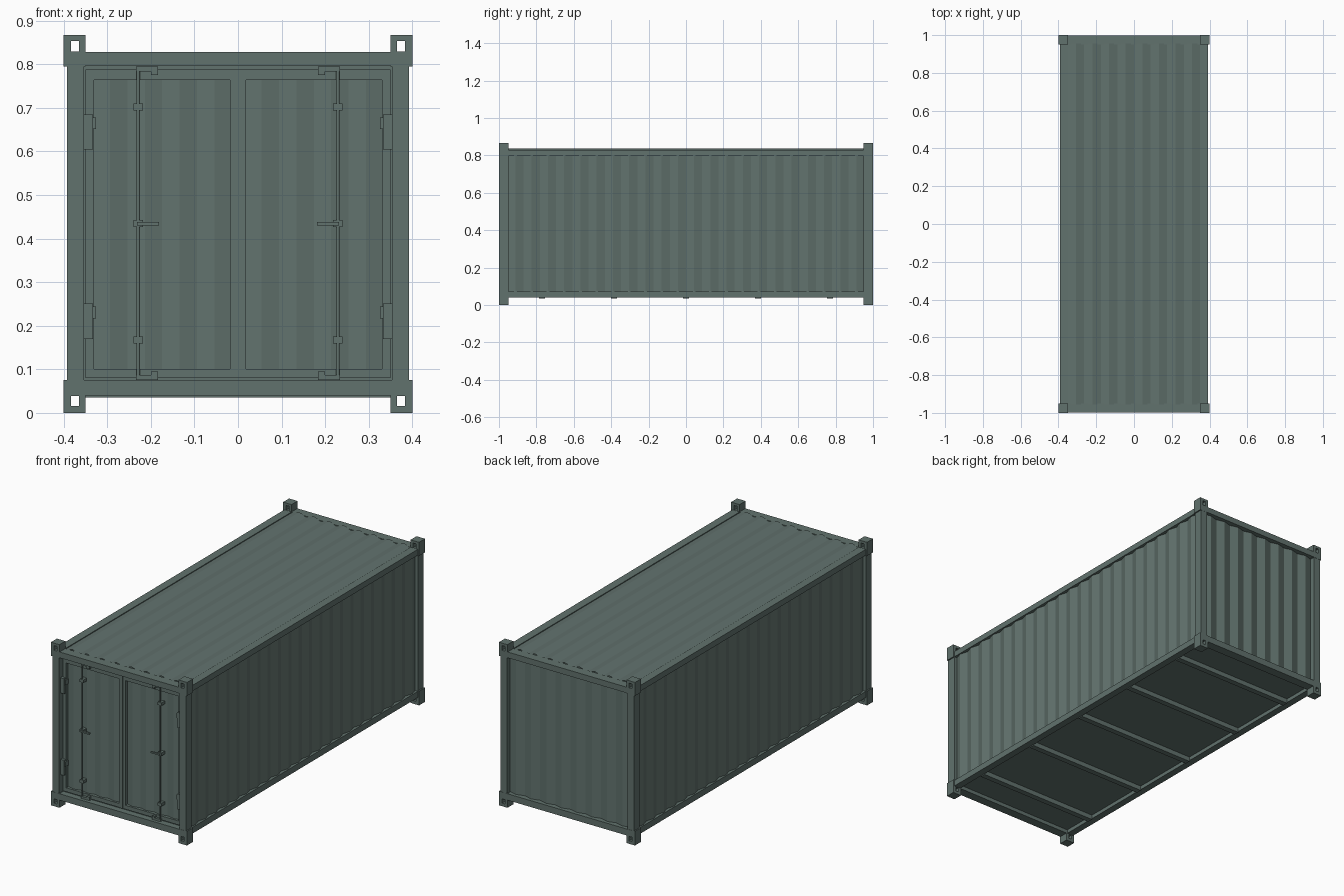
import bpy, bmesh, math
from mathutils import Vector

if "Cube" in bpy.data.objects:
    bpy.data.objects.remove(bpy.data.objects["Cube"])

paint = bpy.data.materials.new("grey_green_paint")
paint.diffuse_color = (0.12, 0.168, 0.153, 1)
paint.use_nodes = True
paint.node_tree.nodes["Principled BSDF"].inputs["Base Color"].default_value = paint.diffuse_color


def finish(name, bm):
    me = bpy.data.meshes.new(name)
    bm.to_mesh(me)
    bm.free()
    me.materials.append(paint)
    ob = bpy.data.objects.new(name, me)
    bpy.context.collection.objects.link(ob)
    return ob


def add_box(bm, x, y, z):
    """Box between (min, max) pairs on each axis."""
    x, y, z = sorted(x), sorted(y), sorted(z)
    r = bmesh.ops.create_cube(bm, size=1)
    for v in r["verts"]:
        v.co = [p[0] if c < 0 else p[1] for c, p in zip(v.co, (x, y, z))]


def boxes(name, items):
    bm = bmesh.new()
    for it in items:
        add_box(bm, *it)
    return finish(name, bm)


def sx(s, a, b):
    return (s * a, s * b)


def casting(name, x, y, z, hx, hz):
    """Block with a rectangular hole running through it along y."""
    bm = bmesh.new()
    rings = []
    for yy in y:
        for px, pz in ((x, z), (hx, hz)):
            rings.append([bm.verts.new((px[i], yy, pz[j]))
                          for i, j in ((0, 0), (1, 0), (1, 1), (0, 1))])
    fo, fi, bo, bi = rings
    for i in range(4):
        k = (i + 1) % 4
        for a, b in ((fo, fi), (fi, bi), (bi, bo), (bo, fo)):
            bm.faces.new((a[i], a[k], b[k], b[i]))
    bmesh.ops.recalc_face_normals(bm, faces=bm.faces)
    return finish(name, bm)


def corrugated(name, start, u, v, periods, amp):
    """Zigzag sheet; ridges run along v and stand out along u x v."""
    start, u, v = Vector(start), Vector(u), Vector(v)
    n = u.cross(v).normalized()
    bm = bmesh.new()
    prev = None
    for i in range(2 * periods + 1):
        p = start + u * (i / (2 * periods)) + n * (amp if i % 2 else 0)
        cur = (bm.verts.new(p), bm.verts.new(p + v))
        if prev:
            bm.faces.new((prev[0], cur[0], cur[1], prev[1]))
        prev = cur
    return finish(name, bm)


# corner castings and posts
for s in (-1, 1):
    for e in (-1, 1):
        tag = ("left" if s < 0 else "right") + ("_front" if e < 0 else "_back")
        cx, cy = sorted(sx(s, 0.35, 0.40)), sorted(sx(e, 0.95, 1.0))
        hx = sorted(sx(s, 0.365, 0.383))
        casting("bottom_casting_" + tag, cx, cy, (0, 0.075), hx, (0.016, 0.039))
        casting("top_casting_" + tag, cx, cy, (0.795, 0.867), hx, (0.829, 0.854))
        boxes("post_" + tag, [(sx(s, 0.354, 0.393), sx(e, 0.95, 0.999), (0.07, 0.80))])

# side rails, end sills and headers
for s, side in ((-1, "left"), (1, "right")):
    boxes("top_rail_" + side, [(sx(s, 0.35, 0.393), (-0.955, 0.955), (0.797, 0.828))])
    boxes("bottom_rail_" + side, [(sx(s, 0.355, 0.393), (-0.955, 0.955), (0.04, 0.073))])
for e, end in ((-1, "front"), (1, "back")):
    boxes("header_" + end, [((-0.36, 0.36), sx(e, 0.95, 0.999), (0.797, 0.828))])
    boxes("sill_" + end, [((-0.36, 0.36), sx(e, 0.95, 0.999), (0.04, 0.074))])

# floor and crossmembers
boxes("floor", [((-0.365, 0.365), (-0.96, 0.96), (0.06, 0.07))])
boxes("crossmembers", [((-0.356, 0.356), (y - 0.015, y + 0.015), (0.035, 0.062))
                       for y in (-0.77, -0.385, 0, 0.385, 0.77)])

# corrugated walls and roof
corrugated("wall_right", (0.375, -0.955, 0.068), (0, 1.91, 0), (0, 0, 0.735), 22, 0.012)
corrugated("wall_left", (-0.375, 0.955, 0.068), (0, -1.91, 0), (0, 0, 0.735), 22, 0.012)
corrugated("wall_back", (0.358, 0.970, 0.068), (-0.716, 0, 0), (0, 0, 0.735), 8, 0.012)
corrugated("roof", (-0.352, -0.955, 0.823), (0.704, 0, 0), (0, 1.91, 0), 8, 0.013)

# doors with hinges and locking gear
for s, side in ((-1, "left"), (1, "right")):
    yd = (-0.972, -0.945)
    casting("door_frame_" + side, sorted(sx(s, 0.001, 0.350)), yd, (0.08, 0.788),
            sorted(sx(s, 0.018, 0.330)), (0.101, 0.764))
    x0 = min(sx(s, 0.014, 0.334))
    corrugated("door_panel_" + side, (x0, -0.954, 0.098), (0.32, 0, 0), (0, 0, 0.67), 4, 0.009)
    # hinges
    parts = []
    for z in (0.17, 0.604):
        parts.append((sx(s, 0.333, 0.354), (-0.986, -0.96), (z, z + 0.081)))
        parts.append((sx(s, 0.326, 0.335), (-0.982, -0.96), (z + 0.047, z + 0.074)))
    boxes("hinges_" + side, parts)
    # lock rod
    bm = bmesh.new()
    bmesh.ops.create_cone(bm, cap_ends=True, segments=12, radius1=0.004,
                          radius2=0.004, depth=0.705)
    bmesh.ops.translate(bm, verts=bm.verts, vec=(s * 0.229, -0.981, 0.436))
    rod = finish("lock_rod_" + side, bm)
    for f in rod.data.polygons:
        f.use_smooth = len(f.vertices) == 4
    # rod brackets, cams and handle
    boxes("rod_brackets_" + side, [(sx(s, 0.218, 0.240), (-0.987, -0.95), (z - 0.008, z + 0.008))
                                   for z in (0.167, 0.435, 0.702)])
    boxes("rod_cams_" + side, [
        (sx(s, 0.184, 0.234), (-0.985, -0.968), (0.784, 0.795)),
        (sx(s, 0.184, 0.200), (-0.985, -0.968), (0.775, 0.786)),
        (sx(s, 0.184, 0.234), (-0.985, -0.968), (0.076, 0.087)),
        (sx(s, 0.184, 0.200), (-0.985, -0.968), (0.085, 0.095))])
    boxes("handle_" + side, [(sx(s, 0.181, 0.232), (-0.992, -0.982), (0.430, 0.438))])

# seam strip and door surround
boxes("door_seam_strip", [((-0.014, 0.004), (-0.975, -0.95), (0.08, 0.788))])
casting("door_surround", (-0.355, 0.355), (-0.965, -0.945), (0.073, 0.798),
        (-0.348, 0.348), (0.082, 0.786))
